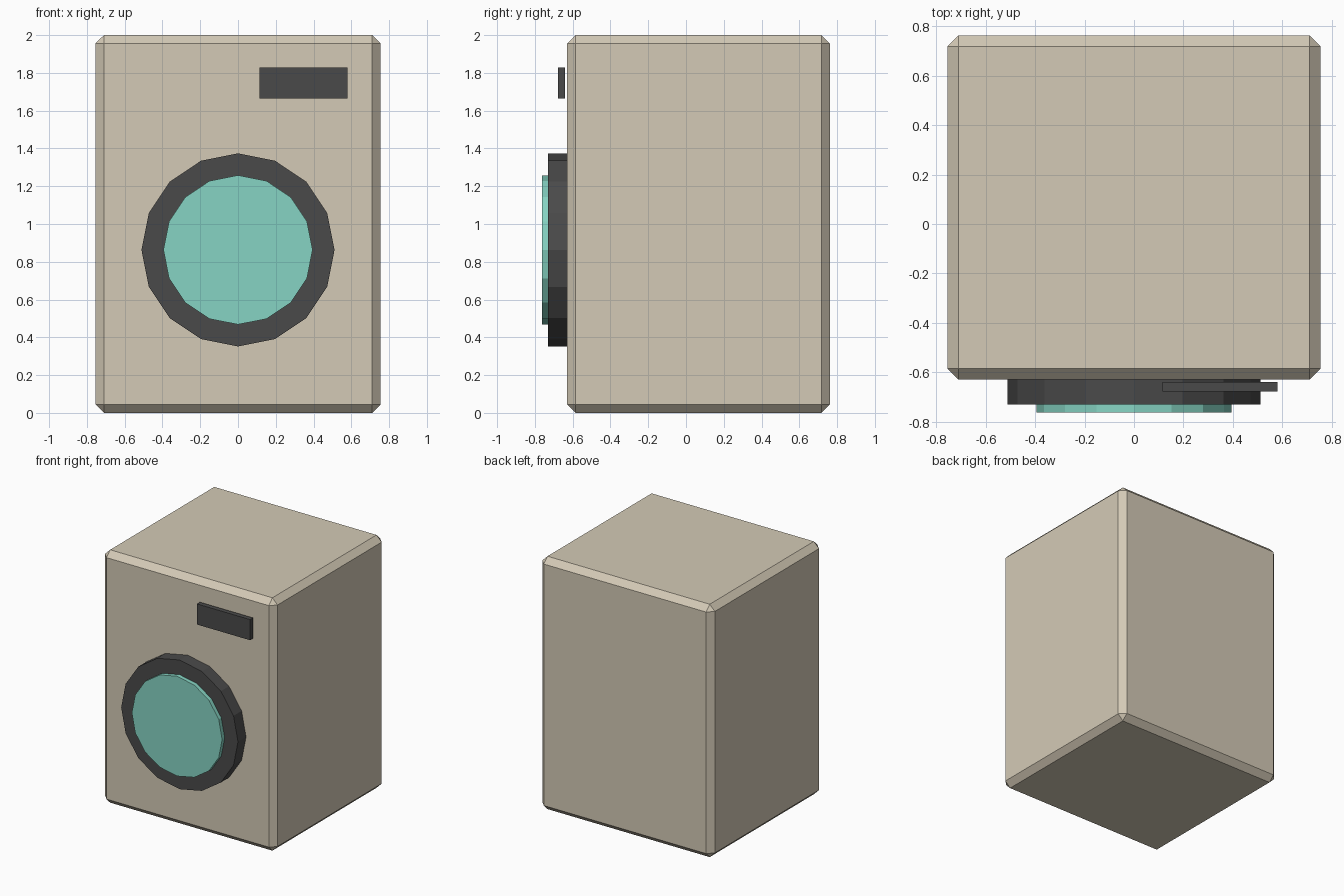
import bpy, bmesh, math
from mathutils import Matrix

if "Cube" in bpy.data.objects:
    bpy.data.objects.remove(bpy.data.objects["Cube"])


def material(name, srgb):
    m = bpy.data.materials.new(name)
    lin = [((c / 255 + 0.055) / 1.055) ** 2.4 for c in srgb]
    m.diffuse_color = (*lin, 1.0)
    m.use_nodes = True
    m.node_tree.nodes["Principled BSDF"].inputs["Base Color"].default_value = m.diffuse_color
    return m


beige = material("warm beige", (212, 202, 182))
charcoal = material("charcoal", (74, 74, 74))
teal = material("teal glass", (134, 212, 195))


def finish(name, bm, mat):
    bmesh.ops.recalc_face_normals(bm, faces=bm.faces)
    mesh = bpy.data.meshes.new(name)
    bm.to_mesh(mesh)
    bm.free()
    mesh.materials.append(mat)
    ob = bpy.data.objects.new(name, mesh)
    bpy.context.collection.objects.link(ob)
    return ob


def box(name, lo, hi, mat, bevel=0):
    bm = bmesh.new()
    bmesh.ops.create_cube(bm, size=1)
    for v in bm.verts:
        v.co = [(a + b) / 2 + c * (b - a) for a, b, c in zip(lo, hi, v.co)]
    if bevel:
        bmesh.ops.bevel(bm, geom=bm.edges[:], offset=bevel, segments=1,
                        affect='EDGES', offset_type='OFFSET')
    return finish(name, bm, mat)


def disc(name, radius, y0, y1, z, mat, sides=16):
    # cylinder along y, with a corner pointing straight up
    bm = bmesh.new()
    bmesh.ops.create_cone(bm, cap_ends=True, segments=sides, radius1=radius,
                          radius2=radius, depth=y1 - y0)
    bm.transform(Matrix.Translation((0, (y0 + y1) / 2, z))
                 @ Matrix.Rotation(math.pi / 2, 4, 'X'))
    return finish(name, bm, mat)


# Cabinet with chamfered edges
box("cabinet", (-0.755, -0.629, 0), (0.755, 0.7625, 2), beige, bevel=0.045)

# Round door: dark rim and glass
disc("door_rim", 0.511, -0.73, -0.629, 0.863, charcoal)
disc("door_glass", 0.395, -0.7625, -0.73, 0.863, teal)

# Control panel
box("control_panel", (0.115, -0.677, 1.665), (0.58, -0.64, 1.828), charcoal)
